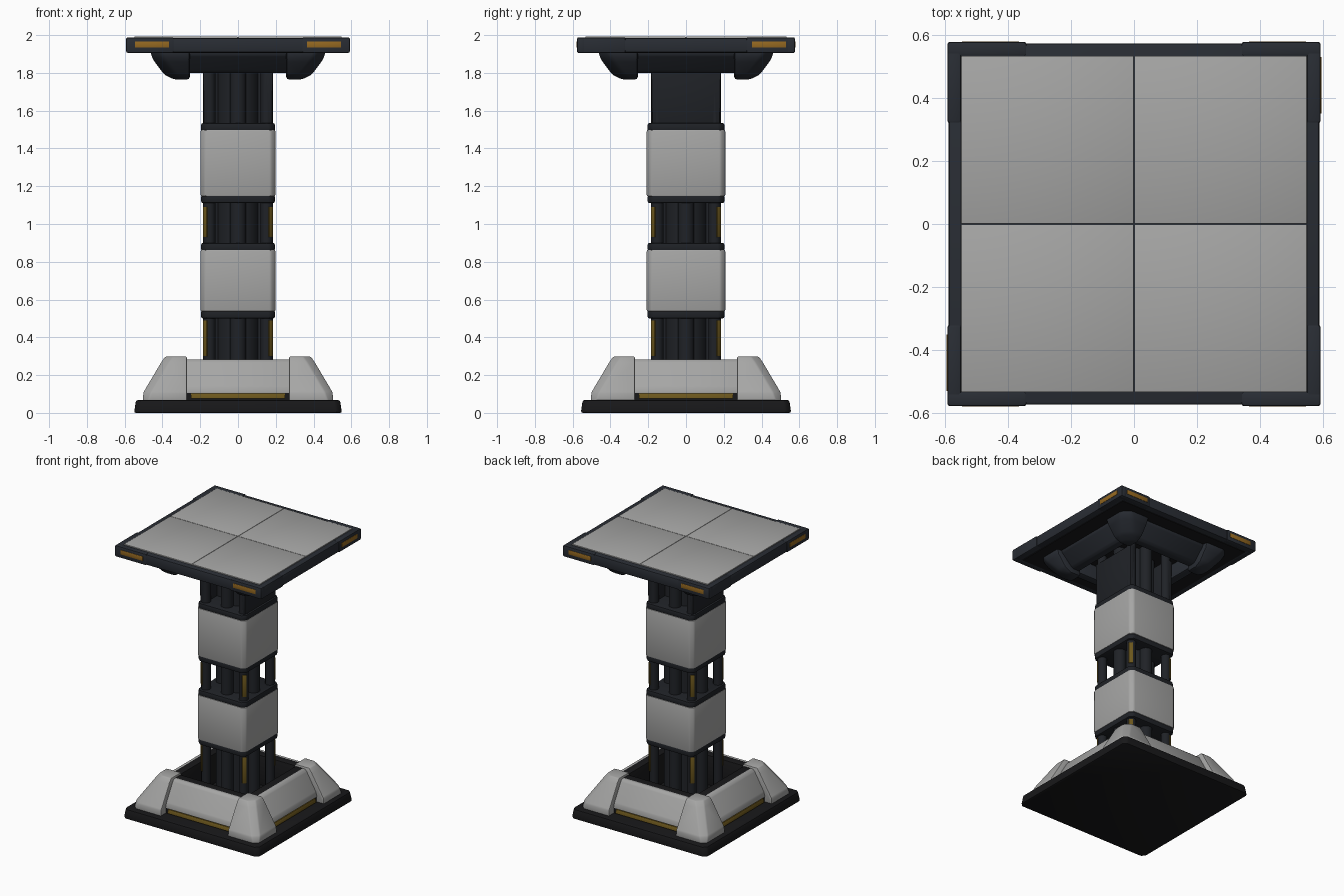
import bpy, bmesh, math
from mathutils import Matrix, Vector

if "Cube" in bpy.data.objects:
    bpy.data.objects.remove(bpy.data.objects["Cube"])


def material(name, rgb):
    m = bpy.data.materials.new(name)
    m.diffuse_color = (*rgb, 1)
    m.use_nodes = True
    m.node_tree.nodes["Principled BSDF"].inputs["Base Color"].default_value = m.diffuse_color
    return m


GREY = material("grey_plate", (0.38, 0.38, 0.375))
BLACK = material("black_metal", (0.009, 0.009, 0.01))
DARK = material("dark_metal", (0.014, 0.016, 0.02))
EDGE = material("blue_grey_metal", (0.022, 0.026, 0.034))
AMBER = material("amber_light", (0.30, 0.14, 0.015))
GOLD = material("dim_gold", (0.15, 0.095, 0.012))


def finish(name, bm, mat):
    mesh = bpy.data.meshes.new(name)
    bm.to_mesh(mesh)
    bm.free()
    ob = bpy.data.objects.new(name, mesh)
    bpy.context.collection.objects.link(ob)
    mesh.materials.append(mat)
    return ob


def hull(name, rings, mat, bevel=0.01, turn=0.0, flip=(1, 1)):
    """Convex solid through level rings (x0, x1, y0, y1, z[, chamfer at the x1,y1 corner])."""
    bm = bmesh.new()
    for x0, x1, y0, y1, z, *c in rings:
        pts = [(x0, y0), (x1, y0), (x0, y1)]
        pts += [(x1 - c[0], y1), (x1, y1 - c[0])] if c else [(x1, y1)]
        for x, y in pts:
            p = Matrix.Rotation(turn, 3, 'Z') @ Vector((x * flip[0], y * flip[1], z))
            bm.verts.new(p)
    return solidify(name, bm, mat, bevel)


def solidify(name, bm, mat, bevel):
    bmesh.ops.convex_hull(bm, input=bm.verts[:])
    bmesh.ops.dissolve_limit(bm, angle_limit=0.02, verts=bm.verts[:], edges=bm.edges[:])
    if bevel:
        bmesh.ops.bevel(bm, geom=bm.edges[:], offset=bevel, segments=2, profile=0.5,
                        affect='EDGES', clamp_overlap=True)
    bmesh.ops.recalc_face_normals(bm, faces=bm.faces[:])
    return finish(name, bm, mat)


def block(name, levels, mat, bevel=0.01, cut=0.0):
    """Centred solid through levels (hx, hy, z) with all four upright corners cut."""
    bm = bmesh.new()
    for hx, hy, z in levels:
        for sx in (-1, 1):
            for sy in (-1, 1):
                bm.verts.new((sx * (hx - cut), sy * hy, z))
                if cut:
                    bm.verts.new((sx * hx, sy * (hy - cut), z))
    return solidify(name, bm, mat, bevel)


def pipe(name, x, y, r, z0, z1, sides=16):
    bm = bmesh.new()
    bmesh.ops.create_cone(bm, cap_ends=True, segments=sides, radius1=r, radius2=r, depth=z1 - z0,
                          matrix=Matrix.Translation((x, y, (z0 + z1) / 2)))
    return finish(name, bm, DARK)


# Base plate
block("base_plate", [(.55, .557, 0), (.54, .547, .068)], BLACK, .01, .025)

for k in range(4):
    t = k * math.pi / 2
    # Base skirt: corner block, sloped wall, dark liner and glowing strip
    hull(f"base_corner_{k}", [(.27, .505, .27, .505, .065, .03), (.27, .5, .27, .5, .11, .04),
                              (.27, .405, .27, .405, .27, .04), (.27, .385, .27, .385, .298, .04)],
         GREY, .007, t)
    hull(f"base_wall_{k}", [(-.275, .275, .33, .45, .105), (-.275, .275, .33, .44, .14),
                            (-.275, .275, .33, .365, .27), (-.275, .275, .33, .35, .283)],
         GREY, .005, t)
    hull(f"base_liner_{k}", [(-.28, .28, .275, .335, .06), (-.28, .28, .275, .335, .283)],
         BLACK, .004, t)
    hull(f"base_sill_{k}", [(-.275, .275, .3, .445, .06), (-.275, .275, .3, .445, .11)],
         BLACK, 0, t)
    hull(f"base_light_{k}", [(-.25, .25, .43, .46, .075), (-.25, .25, .43, .452, .103)],
         GOLD, .003, t)

    # Capital: the inverted skirt under the top
    hull(f"capital_corner_{k}", [(.255, .465, .255, .465, 1.915, .05),
                                 (.255, .45, .255, .45, 1.87, .06),
                                 (.255, .39, .255, .39, 1.79, .06),
                                 (.255, .34, .255, .34, 1.765, .05)], EDGE, .015, t)
    hull(f"capital_wall_{k}", [(-.26, .26, .27, .43, 1.915), (-.26, .26, .27, .42, 1.89),
                               (-.26, .26, .27, .34, 1.81), (-.26, .26, .27, .32, 1.80)],
         EDGE, .006, t)

    # Column: corner post with gold strips, and the pipe between posts
    c, s = round(math.cos(t)), round(math.sin(t))
    px, py = .152 * (c - s), .152 * (c + s)
    pipe(f"corner_post_{k}", px, py, .032, .06, 1.915, 12)
    pipe(f"side_pipe_{k}", .125 * c, .125 * s, .043, .06, 1.915)
    for n, (z0, z1) in enumerate([(.3, .49), (.93, 1.09)]):
        hull(f"gold_strip_{k}_{n}", [(.225, .25, -.015, .015, z0), (.225, .25, -.015, .015, z1)],
             GOLD, .004, t + math.pi / 4)

pipe("column_core", 0, 0, .113, .06, 1.915, 24)
for side, f in (("right", 1), ("left", -1)):
    hull(f"upper_{side}_plate", [(.14, .182, -.18, .18, 1.53), (.14, .185, -.185, .185, 1.85)],
         DARK, .008, 0, (f, 1))

# Two armoured collars with dark rims above and below
for name, z0, z1 in (("lower", .5, .9), ("upper", 1.11, 1.535)):
    for end, a, b in (("bottom", z0, z0 + .045), ("top", z1 - .045, z1)):
        block(f"{name}_collar_{end}_rim", [(.195, .203, a), (.195, .203, b)], DARK, .01, .025)
    block(f"{name}_collar_panel", [(.198, .208, z0 + .036), (.198, .208, z1 - .036)],
          GREY, .009, .024)

# Top: dark slab, thicker corner frames, four grey tiles
block("top_slab", [(.588, .573, 1.908), (.588, .573, 1.985)], EDGE, .01)
block("top_underside", [(.54, .525, 1.904), (.54, .525, 1.92)], BLACK, 0)
for sx in (-1, 1):
    for sy in (-1, 1):
        tag = f"{'left' if sx < 0 else 'right'}_{'front' if sy < 0 else 'back'}"
        hull(f"top_corner_x_{tag}", [(.34, .592, .532, .577, 1.906), (.34, .592, .532, .577, 1.988)],
             EDGE, .008, 0, (sx, sy))
        hull(f"top_corner_y_{tag}", [(.547, .592, .32, .577, 1.906), (.547, .592, .32, .577, 1.988)],
             EDGE, .008, 0, (sx, sy))
        hull(f"top_tile_{tag}", [(.001, .548, .001, .533, 1.96), (.001, .548, .001, .533, 1.992)],
             GREY, .002, 0, (sx, sy))
        hull(f"edge_light_{tag}", [(.365, .545, .56, .579, 1.934), (.365, .545, .56, .579, 1.966)],
             AMBER, .001, 0, (sx, sy))
        # Side edges carry one light each, at opposite ends
        if sx == sy:
            hull(f"side_light_{tag}", [(.57, .594, .35, .53, 1.934), (.57, .594, .35, .53, 1.966)],
                 AMBER, .001, 0, (sx, sy))

# Smooth shading with sharp edges kept
for ob in bpy.context.scene.objects:
    ob.select_set(True)
    bpy.context.view_layer.objects.active = ob
bpy.ops.object.shade_smooth_by_angle(angle=math.radians(35))
